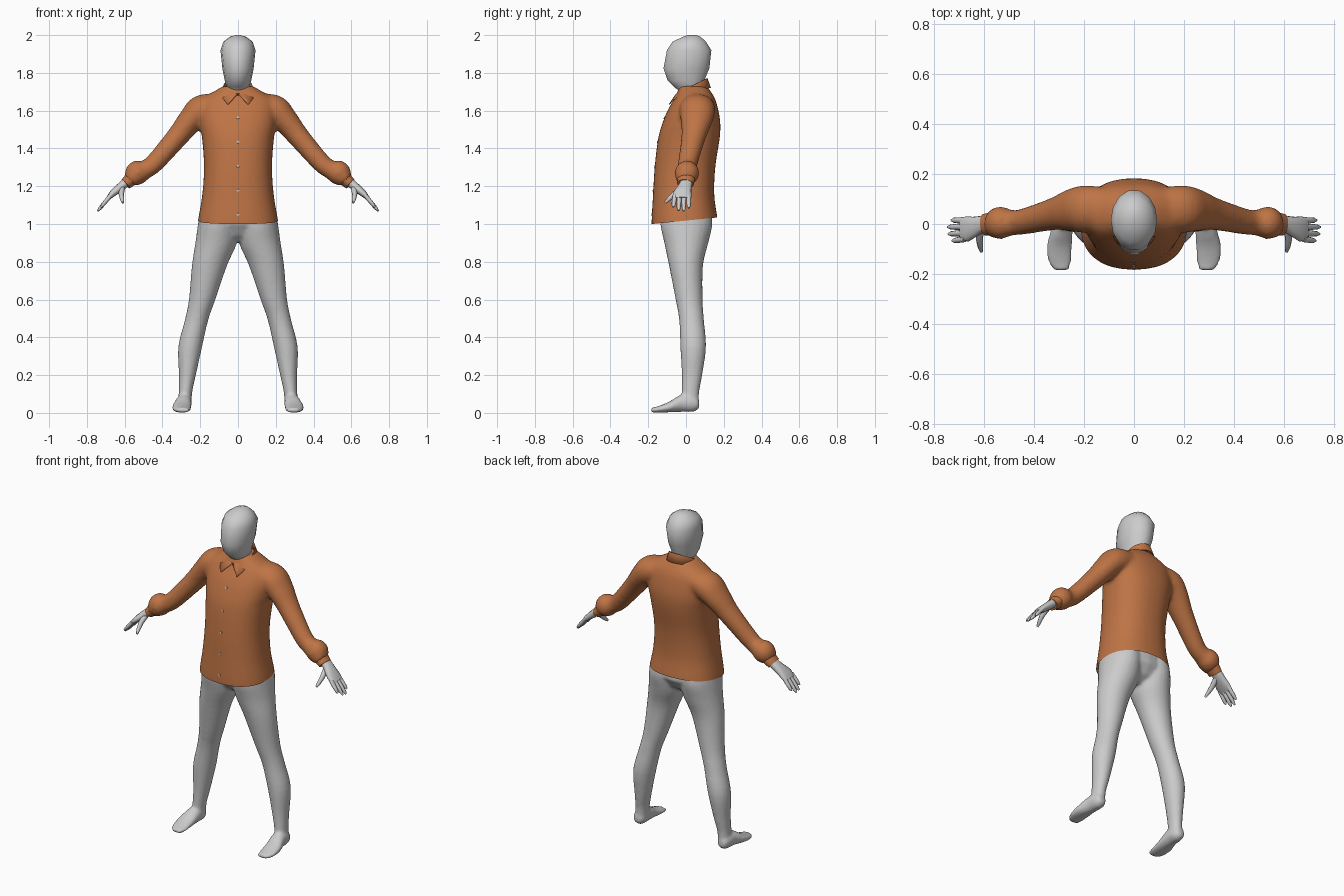
import bpy, bmesh, math
from mathutils import Vector

default = bpy.data.objects.get("Cube")
if default:
    bpy.data.objects.remove(default, do_unlink=True)

X, Y, Z = Vector((1, 0, 0)), Vector((0, 1, 0)), Vector((0, 0, 1))


def material(name, *rgb):
    mat = bpy.data.materials.new(name)
    mat.use_nodes = True
    colour = (*rgb, 1)
    mat.diffuse_color = colour
    mat.node_tree.nodes["Principled BSDF"].inputs["Base Color"].default_value = colour
    return mat


GREY = material("light grey", .6, .6, .6)
ORANGE = material("burnt orange", .52, .175, .06)
BUTTON = material("pale button", .6, .5, .42)


def smooth_path(rings, steps=4):
    """Pass a Catmull-Rom curve through the ring values."""
    pts = [Vector(r) for r in rings]
    pts = [pts[0]] + pts + [pts[-1]]
    out = []
    for a, b, c, d in zip(pts, pts[1:], pts[2:], pts[3:]):
        for k in range(steps):
            t = k / steps
            out.append((b * 2 + (c - a) * t + (a * 2 - b * 5 + c * 4 - d) * t * t
                        + (b * 3 - a - c * 3 + d) * t ** 3) / 2)
    return out + [pts[-1]]


def loft(bm, rings, side, normal=None, mirror=1, n=24, power=2):
    """Closed tube through rings of (x, y, z, radius along side, other radius)."""
    centres = [Vector((r[0] * mirror, r[1], r[2])) for r in rings]
    loops = []
    for i, (c, r) in enumerate(zip(centres, rings)):
        t = normal or centres[min(i + 1, len(rings) - 1)] - centres[max(i - 1, 0)]
        t = t.normalized()
        u = (side - t * side.dot(t)).normalized()
        v = t.cross(u)
        loop = []
        for k in range(n):
            a = math.tau * k / n
            ca, sa = math.cos(a), math.sin(a)
            pu = math.copysign(abs(ca) ** (2 / power), ca) * r[3]
            pv = math.copysign(abs(sa) ** (2 / power), sa) * r[4]
            loop.append(bm.verts.new(c + u * pu + v * pv))
        loops.append(loop)
    for p, q in zip(loops, loops[1:]):
        for k in range(n):
            m = (k + 1) % n
            bm.faces.new((p[k], p[m], q[m], q[k]))
    bm.faces.new(loops[0])
    bm.faces.new(loops[-1])


def upright(spans):
    """Turn (z, x, half width, front y, back y) into horizontal rings."""
    return [(x, (f + b) / 2, z, w, (b - f) / 2) for z, x, w, f, b in spans]


def finish(name, bm, mat, voxel=0, relax=6, angle=50, cut=None):
    bmesh.ops.recalc_face_normals(bm, faces=bm.faces[:])
    mesh = bpy.data.meshes.new(name)
    bm.to_mesh(mesh)
    bm.free()
    obj = bpy.data.objects.new(name, mesh)
    bpy.context.collection.objects.link(obj)
    if voxel:  # fuse overlapping volumes into one skin
        remesh = obj.modifiers.new("fuse", 'REMESH')
        remesh.mode = 'VOXEL'
        remesh.voxel_size = voxel
        soft = obj.modifiers.new("relax", 'SMOOTH')
        soft.iterations = relax
        evaluated = obj.evaluated_get(bpy.context.evaluated_depsgraph_get())
        fused = bpy.data.meshes.new_from_object(evaluated)
        obj.modifiers.clear()
        obj.data = fused
        if cut:
            bm = bmesh.new()
            bm.from_mesh(fused)
            bmesh.ops.bisect_plane(bm, geom=bm.verts[:] + bm.edges[:] + bm.faces[:],
                                   plane_co=cut[0], plane_no=cut[1], clear_outer=True)
            bm.to_mesh(fused)
            bm.free()
    obj.data.materials.clear()
    obj.data.materials.append(mat)
    bpy.ops.object.select_all(action='DESELECT')
    obj.select_set(True)
    bpy.context.view_layer.objects.active = obj
    bpy.ops.object.shade_smooth_by_angle(angle=math.radians(angle))
    return obj


# Shirt: torso and both sleeves fused, then cut open along the hem
torso = [(.94, 0, .22, -.18, .17), (1.02, 0, .212, -.182, .168), (1.15, 0, .19, -.175, .15),
         (1.3, 0, .18, -.166, .155), (1.45, 0, .19, -.148, .178), (1.53, 0, .203, -.126, .182),
         (1.6, 0, .205, -.098, .172), (1.66, 0, .19, -.064, .155), (1.7, 0, .13, -.045, .132),
         (1.73, 0, .08, -.035, .11)]
sleeve = [(.1, .065, 1.63, .08, .06), (.19, .06, 1.605, .095, .08), (.25, .055, 1.55, .085, .068),
          (.32, .04, 1.463, .065, .058), (.44, .01, 1.325, .052, .051),
          (.49, .005, 1.288, .052, .05), (.53, .005, 1.272, .066, .066),
          (.56, 0, 1.243, .056, .052), (.575, 0, 1.228, .045, .036)]
bm = bmesh.new()
loft(bm, smooth_path(upright(torso)), X, Z, n=40, power=2.3)
for s in (1, -1):
    loft(bm, smooth_path(sleeve), Y, mirror=s)
shirt = finish("shirt", bm, ORANGE, voxel=.012, cut=((0, 0, 1.018), (0, .1, -1)))

# Cuffs
bm = bmesh.new()
for s in (1, -1):
    loft(bm, [(.555, 0, 1.248, .05, .04), (.575, 0, 1.23, .046, .036),
              (.595, -.003, 1.212, .044, .031)], Y, mirror=s)
finish("cuffs", bm, ORANGE)

# Collar: a stand around the neck with a folded flap ending in two points
bm = bmesh.new()
count, gap = 32, .6
rows = []
for i in range(count + 1):
    f = i / count
    a = math.tau * f
    b = gap + (math.tau - 2 * gap) * f
    inner = Vector((.066 * math.sin(a), .03 - .075 * math.cos(a), 0))
    inner.z = 1.67 + (inner.y + .045) * .4
    top = Vector((.076 * math.sin(a), .03 - .083 * math.cos(a), 0))
    top.z = 1.69 + (top.y + .053) * .5
    point = max(0, math.cos(b)) ** 4
    low = Vector((.096 * math.sin(b), .01 - .122 * math.cos(b), 0))
    low.z = 1.665 + (low.y + .08) * .27 - .06 * point
    rows.append([bm.verts.new(p) for p in (inner, top, low)])
for p, q in zip(rows, rows[1:]):
    for k in range(2):
        bm.faces.new((p[k], q[k], q[k + 1], p[k + 1]))
collar = finish("collar", bm, ORANGE)
thick = collar.modifiers.new("cloth", 'SOLIDIFY')
thick.thickness = .005

# Buttons laid on the shirt front
bm = bmesh.new()
for i in range(5):
    hit, spot, facing, _ = shirt.ray_cast(Vector((0, -1, 1.05 + i * .128)), Y)
    if hit:
        turn = Z.rotation_difference(facing).to_matrix().to_4x4()
        turn.translation = spot
        bmesh.ops.create_cone(bm, cap_ends=True, segments=10, radius1=.008, radius2=.007,
                              depth=.006, matrix=turn)
finish("buttons", bm, BUTTON, angle=30)

# Legs, hips and feet fused
leg = [(1.08, .1, .1, -.13, .13), (1, .106, .106, -.136, .14), (.9, .116, .11, -.115, .118),
       (.78, .151, .093, -.09, .09), (.6, .19, .07, -.055, .088), (.49, .22, .062, -.036, .095),
       (.35, .253, .063, -.03, .106), (.2, .268, .045, -.022, .086),
       (.11, .278, .036, -.022, .07), (.03, .283, .036, -.02, .068)]
hips = [(1.1, 0, .19, -.12, .13), (1, 0, .2, -.13, .138), (.94, 0, .13, -.09, .1),
        (.905, 0, .05, -.05, .05)]
foot = [(.287, .07, .045, .022, .022), (.285, .04, .05, .038, .044), (.288, -.02, .052, .043, .047),
        (.298, -.09, .031, .051, .028), (.297, -.15, .018, .046, .017), (.29, -.186, .014, .03, .012)]
bm = bmesh.new()
loft(bm, upright(hips), X, Z)
for s in (1, -1):
    loft(bm, smooth_path(upright(leg)), X, Z, mirror=s)
    loft(bm, smooth_path(foot), X, -Y, mirror=s)
finish("legs", bm, GREY, voxel=.009, relax=5)

# Head and neck
head = [(1.62, 0, .058, -.01, .09), (1.7, 0, .045, -.03, .09), (1.725, 0, .06, -.065, .092),
        (1.76, 0, .07, -.1, .1), (1.825, 0, .083, -.122, .127), (1.92, 0, .093, -.104, .137),
        (1.965, 0, .078, -.074, .108), (1.99, 0, .045, -.02, .08), (2, 0, .015, .01, .055)]
bm = bmesh.new()
loft(bm, upright(head), X, Z, n=14)
finish("head", bm, GREY, angle=80)

# Hands: palm, four fingers and a thumb
palm = [(.575, 0, 1.235, .033, .022), (.605, 0, 1.21, .033, .024), (.635, -.01, 1.185, .04, .022),
        (.665, -.02, 1.16, .05, .018), (.69, -.02, 1.135, .047, .01)]
bm = bmesh.new()
for s in (1, -1):
    loft(bm, palm, Y, mirror=s, n=14, power=2.4)
    for i in range(4):
        y = .016 - i * .027
        reach = (.045, .057, .055, .042)[i]
        knuckle = Vector((.675, y * .9 - .001, 1.15))
        finger = [(*(knuckle + Vector((reach * t, y * .1 * t, -reach * 1.2 * t))), r, r * .9)
                  for t, r in ((0, .013), (.6, .012), (1, .01), (1.2, .005))]
        loft(bm, finger, Y, mirror=s, n=8)
    thumb = [(.612, -.015, 1.195, .016, .018), (.618, -.06, 1.16, .014, .015),
             (.614, -.09, 1.132, .011, .012), (.61, -.11, 1.113, .006, .007)]
    loft(bm, thumb, X, mirror=s, n=8)
finish("hands", bm, GREY, angle=60)
